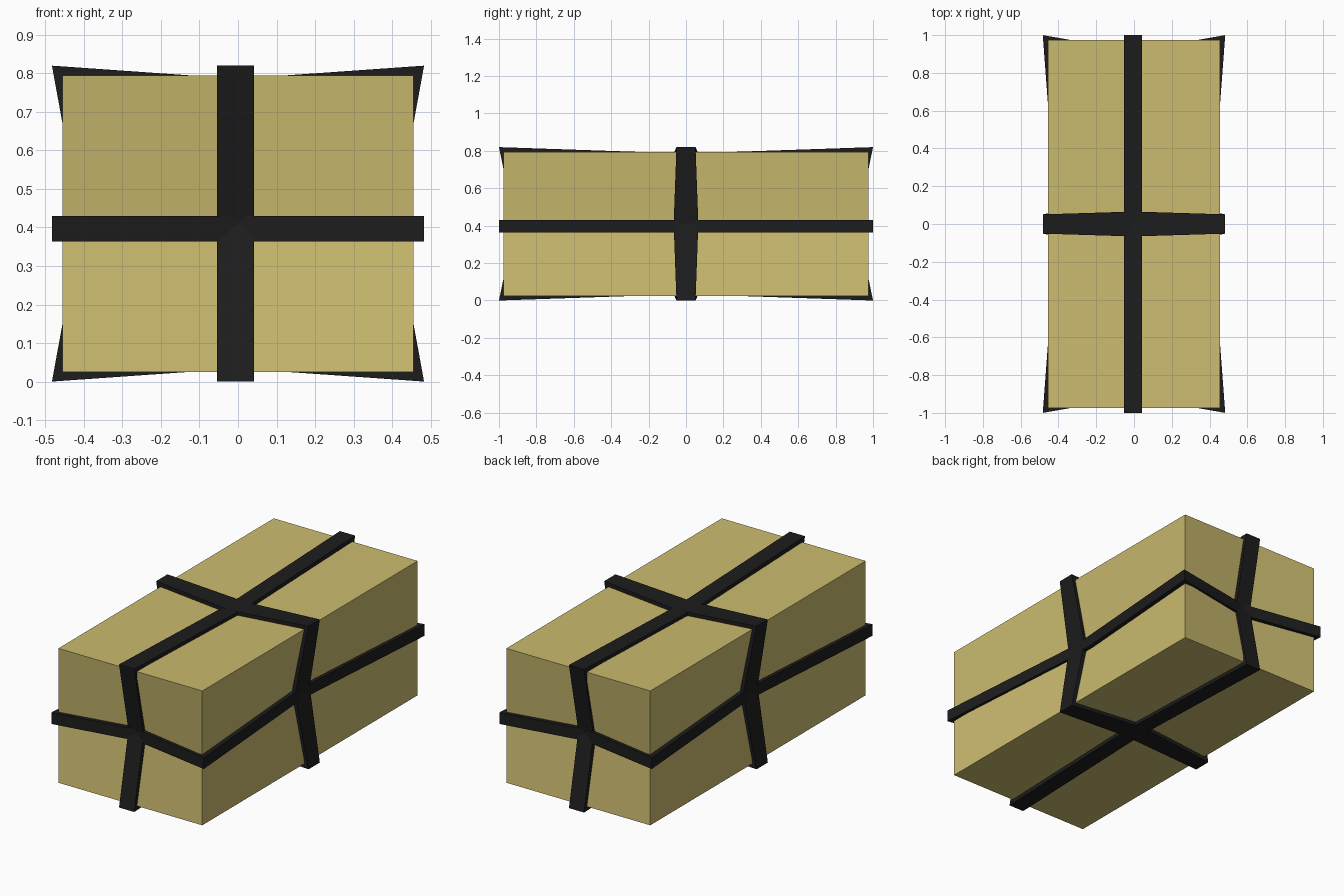
import bpy, bmesh
from mathutils import Vector

if "Cube" in bpy.data.objects:
    bpy.data.objects.remove(bpy.data.objects["Cube"])

CENTER = Vector((0, 0, 0.41))
BOX = Vector((0.456, 0.975, 0.385))      # half sizes at the box edges
BOX_MID = Vector((0.385, 0.89, 0.355))   # half sizes at the pinched face centres
BAND = Vector((0.483, 1.0, 0.41))        # band reach at the edges
BAND_MID = Vector((0.408, 0.915, 0.376)) # band reach at the face centres


def material(name, color):
    m = bpy.data.materials.new(name)
    m.diffuse_color = (*color, 1)
    m.use_nodes = True
    m.node_tree.nodes["Principled BSDF"].inputs["Base Color"].default_value = m.diffuse_color
    return m


def finish(bm, name, mat):
    bmesh.ops.recalc_face_normals(bm, faces=bm.faces)
    me = bpy.data.meshes.new(name)
    bm.to_mesh(me)
    bm.free()
    ob = bpy.data.objects.new(name, me)
    bpy.context.collection.objects.link(ob)
    me.materials.append(mat)
    return ob


gold = material("gold_paper", (0.60, 0.50, 0.16))
black = material("black_band", (0.012, 0.012, 0.012))

# Box: each face split in four, with its centre squeezed inward
bm = bmesh.new()
bmesh.ops.create_cube(bm, size=2)
bmesh.ops.subdivide_edges(bm, edges=bm.edges, cuts=1, use_grid_fill=True)
for v in bm.verts:
    s = Vector(round(c) for c in v.co)
    half = BOX_MID if sum(abs(c) for c in s) == 1 else BOX
    v.co = CENTER + s * half
finish(bm, "box", gold)


# Band: closed loop in the plane of axes a, b with its width along w
def band(name, a, b, w, shift, half_edge, half_mid):
    bm = bmesh.new()
    stations = []
    for i, j in ((1, 1), (0, 1), (-1, 1), (-1, 0), (-1, -1), (0, -1), (1, -1), (1, 0)):
        mid = i * j == 0
        reach = BAND_MID if mid else BAND
        half = half_mid if mid else half_edge
        ring = []
        for inset, side in ((0, -1), (0, 1), (0.06, 1), (0.06, -1)):
            p = CENTER.copy()
            p[a] += i * (reach[a] - inset)
            p[b] += j * (reach[b] - inset)
            p[w] += shift + side * half
            ring.append(bm.verts.new(p))
        stations.append(ring)
    for k, r in enumerate(stations):
        n = stations[(k + 1) % 8]
        for q in range(4):
            t = (q + 1) % 4
            bm.faces.new((r[q], r[t], n[t], n[q]))
    finish(bm, name, black)


band("lengthwise_band", 1, 2, 0, -0.006, 0.048, 0.048)
band("crosswise_band", 0, 2, 1, 0.0, 0.051, 0.066)
band("horizontal_band", 0, 1, 2, -0.013, 0.033, 0.033)
